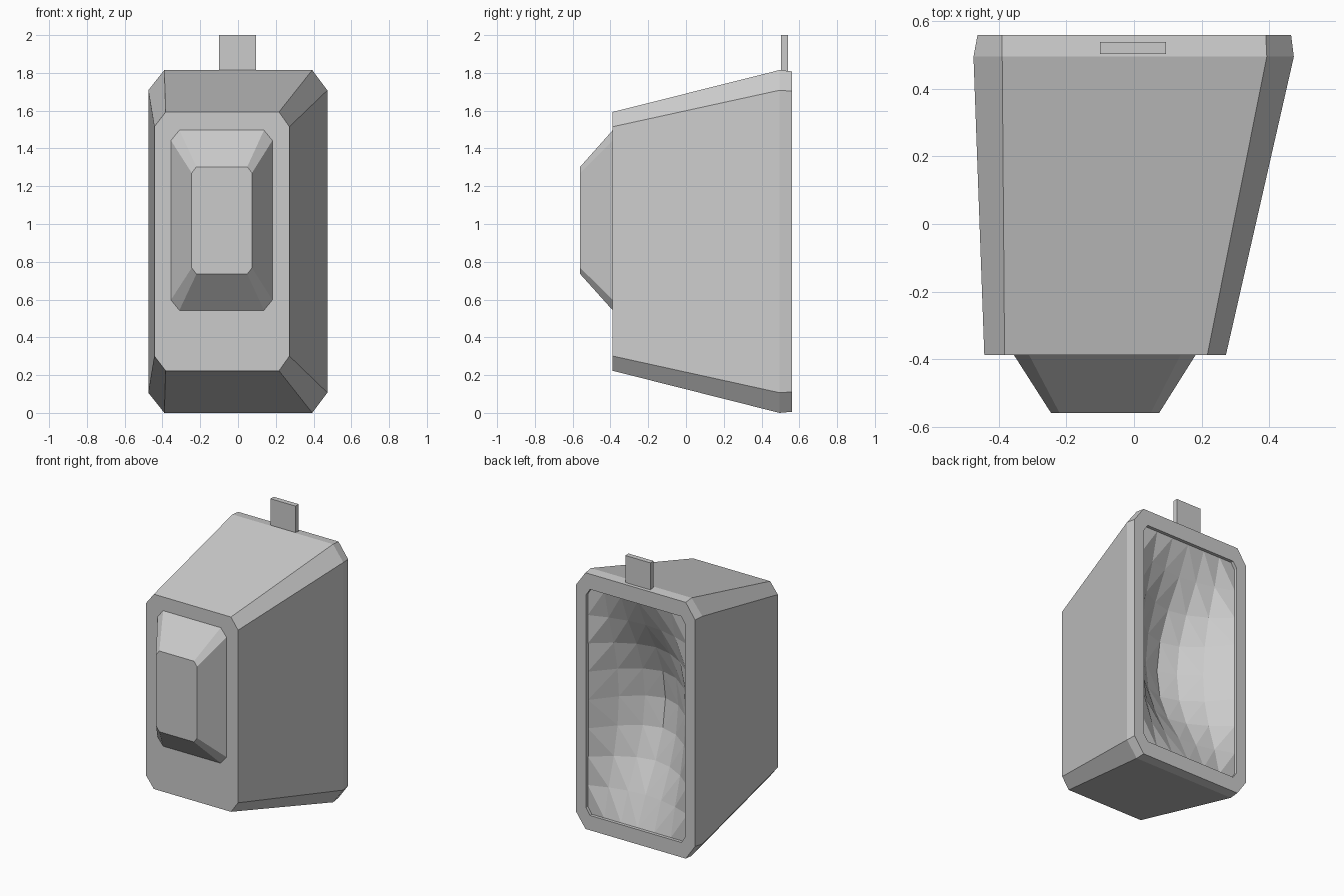
import bpy, bmesh

if "Cube" in bpy.data.objects:
    bpy.data.objects.remove(bpy.data.objects["Cube"])


def octagon(y, x0, x1, z0, z1, cl, cr, cz):
    """Chamfered rectangle in the xz plane; left/right/vertical chamfer sizes."""
    pts = [(x0 + cl, z0), (x1 - cr, z0), (x1, z0 + cz), (x1, z1 - cz),
           (x1 - cr, z1), (x0 + cl, z1), (x0, z1 - cz), (x0, z0 + cz)]
    return [(x, y, z) for x, z in pts]


def finish(name, bm):
    mesh = bpy.data.meshes.new(name)
    bm.to_mesh(mesh)
    bm.free()
    obj = bpy.data.objects.new(name, mesh)
    bpy.context.collection.objects.link(obj)
    return obj


def loft(name, sections, cap_end):
    bm = bmesh.new()
    rings = [[bm.verts.new(p) for p in s] for s in sections]
    n = len(rings[0])
    for a, b in zip(rings, rings[1:]):
        for i in range(n):
            j = (i + 1) % n
            bm.faces.new((a[i], a[j], b[j], b[i]))
    bm.faces.new(rings[0])
    if cap_end:
        bm.faces.new(rings[-1])
    bmesh.ops.recalc_face_normals(bm, faces=bm.faces)
    return finish(name, bm)


# Tapered housing with a flat back rim and a shallow inner lip
loft("housing", [
    octagon(-0.388, -0.443, 0.272, 0.223, 1.593, 0.06, 0.055, 0.078),
    octagon(0.495, -0.475, 0.473, 0.0, 1.815, 0.085, 0.08, 0.107),
    octagon(0.56, -0.463, 0.465, 0.006, 1.808, 0.073, 0.075, 0.105),
    octagon(0.56, -0.385, 0.385, 0.11, 1.70, 0.03, 0.03, 0.045),
    octagon(0.53, -0.385, 0.385, 0.11, 1.70, 0.03, 0.03, 0.045),
], cap_end=False)

# Front boss
loft("front_boss", [
    octagon(-0.56, -0.245, 0.074, 0.735, 1.303, 0.025, 0.025, 0.033),
    octagon(-0.385, -0.357, 0.184, 0.54, 1.50, 0.045, 0.045, 0.055),
], cap_end=True)

# Mounting tab on top
loft("mounting_tab", [
    [(x, y, z) for x, y in ((-0.1, 0.503), (0.095, 0.503), (0.095, 0.539), (-0.1, 0.539))]
    for z in (1.77, 2.0)
], cap_end=True)

# Concave faceted reflector seen through the back opening
bm = bmesh.new()
nx, nz, depth = 6, 8, 0.31
grid = []
for i in range(nx + 1):
    u = 2 * i / nx - 1
    col = []
    for j in range(nz + 1):
        v = 2 * j / nz - 1
        y = 0.538 - depth * (1 - abs(u) ** 1.8) * (1 - v * v) ** 1.5
        col.append(bm.verts.new((u * 0.387, y, 0.905 + v * 0.797)))
    grid.append(col)
for i in range(nx):
    for j in range(nz):
        a, b = grid[i][j], grid[i][j + 1]
        c, d = grid[i + 1][j + 1], grid[i + 1][j]
        if (i < nx / 2) == (j < nz / 2):
            bm.faces.new((a, b, d))
            bm.faces.new((b, c, d))
        else:
            bm.faces.new((a, b, c))
            bm.faces.new((a, c, d))
finish("reflector", bm)
